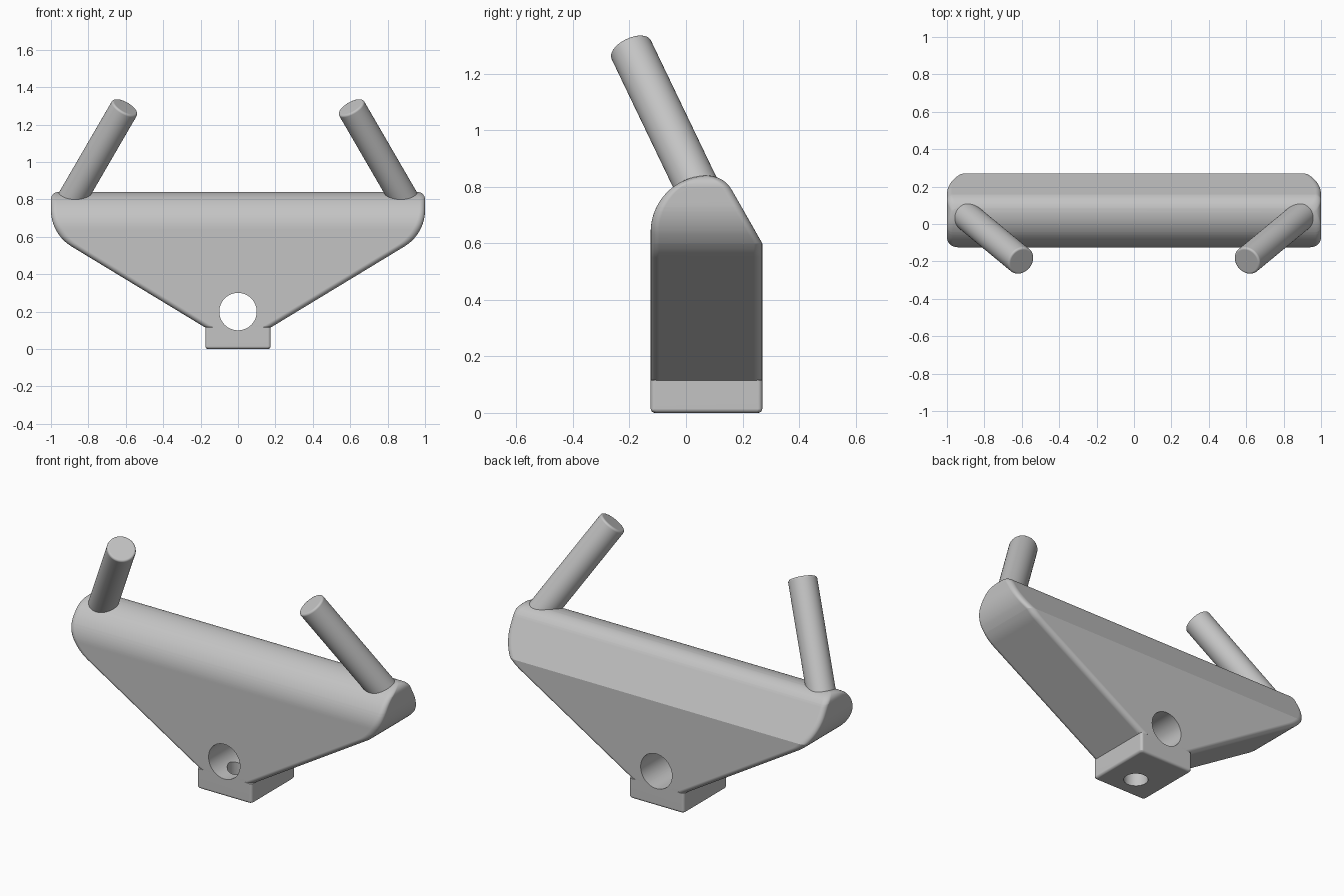
import bpy, bmesh
from math import sin, cos, pi, sqrt, radians
from mathutils import Vector

cube = bpy.data.objects.get("Cube")
if cube:
    bpy.data.objects.remove(cube, do_unlink=True)

grey = bpy.data.materials.new("light_grey")
grey.use_nodes = True
grey.diffuse_color = (0.55, 0.55, 0.55, 1)
grey.node_tree.nodes["Principled BSDF"].inputs["Base Color"].default_value = grey.diffuse_color

FRONT, BACK = -0.125, 0.27
BLOCK_TOP, SLOPE_TOP, ARC_TOP = 0.115, 0.55, 0.743
BLOCK_HALF = 0.175


def half_width(z):
    """Front outline: foot block, flared slope, rounded end, eased top corner."""
    if z <= BLOCK_TOP:
        return BLOCK_HALF
    if z < SLOPE_TOP:
        return BLOCK_HALF + (z - BLOCK_TOP) * 1.649
    if z < ARC_TOP:
        return 0.773 + sqrt(0.227 ** 2 - (z - ARC_TOP) ** 2)
    if z < 0.8:
        return 1.0
    return 0.96 + sqrt(0.04 ** 2 - (z - 0.8) ** 2)


def depth_range(z):
    """Side outline: big round at the front, slanted plane behind."""
    y0 = FRONT if z < 0.64 else 0.075 - sqrt(0.2 ** 2 - (z - 0.64) ** 2)
    if z < 0.6:
        y1 = BACK
    elif z < 0.79:
        y1 = BACK - 0.57 * (z - 0.6)
    else:
        y1 = 0.075 + sqrt(0.1 ** 2 - (z - 0.74) ** 2)
    return y0, y1


def rounded_slice(bm, z, w, y0, y1, rx, ry, steps=6):
    """Horizontal rectangle with elliptical corners."""
    ry = min(ry, (y1 - y0) * 0.48)
    corners = [(w - rx, y1 - ry), (rx - w, y1 - ry), (rx - w, y0 + ry), (w - rx, y0 + ry)]
    ring = []
    for i, (cx, cy) in enumerate(corners):
        for k in range(steps + 1):
            a = (i + k / steps) * pi / 2
            ring.append(bm.verts.new((cx + rx * cos(a), cy + ry * sin(a), z)))
    return ring


def finish(obj, angle):
    bpy.ops.object.select_all(action='DESELECT')
    obj.select_set(True)
    bpy.context.view_layer.objects.active = obj
    for m in list(obj.modifiers):
        bpy.ops.object.modifier_apply(modifier=m.name)
    bpy.ops.object.shade_smooth_by_angle(angle=radians(angle))
    wn = obj.modifiers.new("weighted_normals", 'WEIGHTED_NORMAL')
    wn.keep_sharp = True


def cylinder(name, start, end, radius, sides=64):
    start, end = Vector(start), Vector(end)
    axis = end - start
    bpy.ops.mesh.primitive_cylinder_add(vertices=sides, radius=radius, depth=axis.length,
                                        location=(start + end) / 2)
    obj = bpy.context.object
    obj.name = name
    obj.rotation_mode = 'QUATERNION'
    obj.rotation_quaternion = axis.to_track_quat('Z', 'Y')
    obj.data.materials.append(grey)
    return obj


# Body: stacked slices from the foot block to the rounded ridge
bm = bmesh.new()
rings = []
r = 0.015
for k in range(5):
    a = k / 4 * pi / 2
    inset = r * (1 - sin(a))
    rings.append(rounded_slice(bm, r * (1 - cos(a)), BLOCK_HALF - inset,
                               FRONT + inset, BACK - inset, r, r))
rings.append(rounded_slice(bm, BLOCK_TOP, BLOCK_HALF, FRONT, BACK, r, r))

levels = [BLOCK_TOP + 0.002, 0.14, 0.6]
levels += [SLOPE_TOP + (ARC_TOP - SLOPE_TOP) * k / 12 for k in range(13)]
levels += [0.64 + 0.1998 * sin(k / 20 * pi / 2) for k in range(21)]
levels += [0.79, 0.8]
last = BLOCK_TOP
for z in sorted(levels):
    if z - last < 0.0015 and z < 0.83:
        continue
    last = z
    # corner radii widen on the slope so the rounding stays even
    rx = 0.05 if z < SLOPE_TOP else 0.03 + 0.02 * max(0, (ARC_TOP - z) / (ARC_TOP - SLOPE_TOP))
    rings.append(rounded_slice(bm, z, half_width(z), *depth_range(z), rx, 0.03))

for low, high in zip(rings, rings[1:]):
    n = len(low)
    for i in range(n):
        j = (i + 1) % n
        bm.faces.new((low[i], low[j], high[j], high[i]))
bm.faces.new(rings[0][::-1])
bm.faces.new(rings[-1])
bmesh.ops.recalc_face_normals(bm, faces=bm.faces)
mesh = bpy.data.meshes.new("body")
bm.to_mesh(mesh)
bm.free()
mesh.materials.append(grey)
body = bpy.data.objects.new("body", mesh)
bpy.context.collection.objects.link(body)

# Through hole and the smaller screw hole in the foot
cutters = [cylinder("through_hole_cutter", (0, -0.5, 0.2), (0, 0.6, 0.2), 0.1),
           cylinder("foot_hole_cutter", (0, 0.015, -0.1), (0, 0.015, 0.2), 0.065, 48)]
for c in cutters:
    c.hide_render = True
    cut = body.modifiers.new(c.name, 'BOOLEAN')
    cut.operation = 'DIFFERENCE'
    cut.solver = 'EXACT'
    cut.object = c
finish(body, 25)
for c in cutters:
    bpy.data.objects.remove(c, do_unlink=True)

# Prongs leaning inward and forward
for name, side in (("left_prong", 1), ("right_prong", -1)):
    prong = cylinder(name, (side * 0.913, 0.058, 0.76), (side * 0.603, -0.198, 1.294), 0.077)
    bevel = prong.modifiers.new("rounded_rim", 'BEVEL')
    bevel.width = 0.012
    bevel.segments = 3
    bevel.limit_method = 'ANGLE'
    bevel.angle_limit = radians(40)
    finish(prong, 35)
